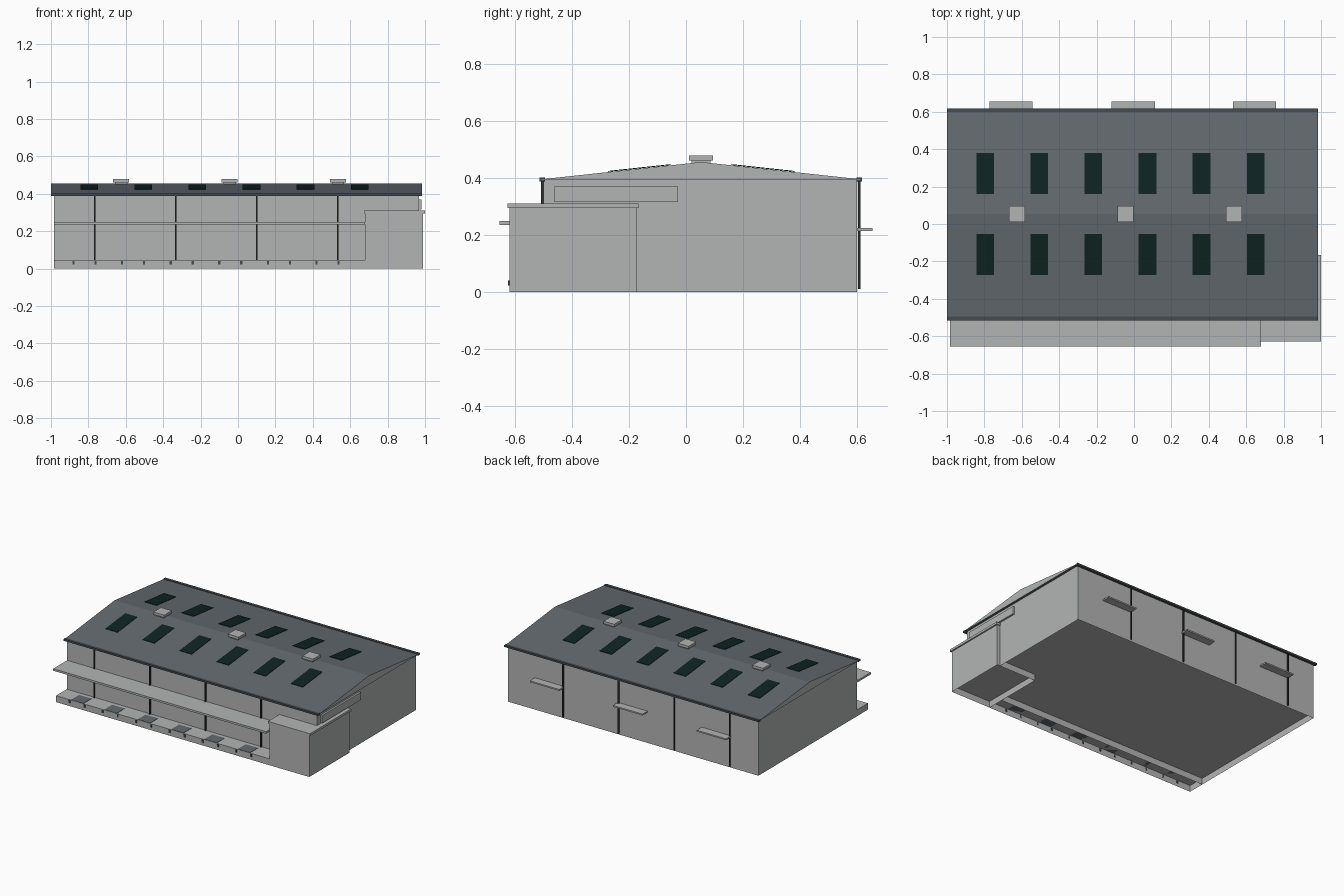
import bpy
import bmesh
from mathutils import Matrix, Vector

old = bpy.data.objects.get("Cube")
if old:
    bpy.data.objects.remove(old, do_unlink=True)


def material(name, r, g, b):
    m = bpy.data.materials.new(name)
    m.use_nodes = True
    m.diffuse_color = (r, g, b, 1)
    m.node_tree.nodes["Principled BSDF"].inputs["Base Color"].default_value = (r, g, b, 1)
    return m


WALL = material("wall grey", 0.45, 0.46, 0.455)
ROOF = material("roof slate", 0.125, 0.145, 0.16)
GLASS = material("skylight glass", 0.004, 0.017, 0.016)
PIPE = material("pipe charcoal", 0.025, 0.028, 0.03)
TRIM = material("gutter slate", 0.06, 0.072, 0.08)


def finish(name, bm, *mats):
    mesh = bpy.data.meshes.new(name)
    bm.to_mesh(mesh)
    bm.free()
    ob = bpy.data.objects.new(name, mesh)
    for m in mats:
        mesh.materials.append(m)
    bpy.context.collection.objects.link(ob)
    return ob


def box(name, x, y, z, mat):
    """Box from (min, max) ranges."""
    bm = bmesh.new()
    size = [r[1] - r[0] for r in (x, y, z)]
    mid = Vector([(r[0] + r[1]) / 2 for r in (x, y, z)])
    bmesh.ops.create_cube(bm, size=1, matrix=Matrix.Translation(mid) @ Matrix.Diagonal((*size, 1)))
    return finish(name, bm, mat)


def shell(name, outline, z0, z1, mat, floor=None):
    """Thin walls along an outline, with one flat face at height floor."""
    bm = bmesh.new()
    low = [bm.verts.new((x, y, z0)) for x, y in outline]
    high = [bm.verts.new((x, y, z1)) for x, y in outline]
    n = len(outline)
    for i in range(n):
        j = (i + 1) % n
        bm.faces.new((low[i], low[j], high[j], high[i]))
    if floor is not None:
        bm.faces.new(high if floor == z1 else [bm.verts.new((x, y, floor)) for x, y in outline])
    return finish(name, bm, mat)


def rect(x0, x1, y0, y1):
    return [(x0, y0), (x1, y0), (x1, y1), (x0, y1)]


# Main hall: hollow base and walls
LEFT, RIGHT, FRONT, BACK = -0.985, 0.967, -0.5, 0.6
ENTRY_X, ENTRY_Y, BASE, EAVE, RIDGE = 0.678, -0.172, 0.045, 0.395, 0.456
MID = 0.053
shell("hall_base", [(LEFT, FRONT), (ENTRY_X, FRONT), (ENTRY_X, ENTRY_Y), (RIGHT, ENTRY_Y),
                    (RIGHT, BACK), (LEFT, BACK)], 0, BASE, WALL, BASE)
shell("hall_walls", rect(LEFT, RIGHT, FRONT, BACK), BASE, EAVE, WALL)

# Gabled roof: slate slopes, wall coloured gable ends
ROOF_X = (-1.0, 0.985)
ROOF_Y = (-0.512, 0.618)
bm = bmesh.new()
ends = []
for x in ROOF_X:
    ends.append([bm.verts.new((x, y, z)) for y, z in
                 ((ROOF_Y[0], EAVE), (ROOF_Y[1], EAVE), (MID, RIDGE))])
for tri in ends:
    bm.faces.new(tri)
for i in range(3):
    j = (i + 1) % 3
    bm.faces.new((ends[0][i], ends[0][j], ends[1][j], ends[1][i]))
bmesh.ops.recalc_face_normals(bm, faces=bm.faces)
for f in bm.faces:
    f.material_index = 1 if abs(f.normal.x) > 0.9 else 0
finish("roof", bm, ROOF, WALL)

# Gutters and downpipes on both long sides
for side, edge, pipe in (("front", -0.505, -0.505), ("back", 0.608, 0.608)):
    box(side + "_gutter", ROOF_X, (edge - 0.01, edge + 0.01), (0.388, 0.401), TRIM)
    for i in range(4):
        x = -0.767 + 0.4335 * i
        box(side + "_downpipe", (x - 0.004, x + 0.004), (pipe - 0.004, pipe + 0.004),
            (0.01 if side == "back" else BASE, 0.39), PIPE)

# Skylights lying on the slopes
slope = (RIDGE - EAVE) / (MID - ROOF_Y[0])
for s in (-1, 1):
    for i in range(6):
        x = -0.795 + 0.289 * i
        bm = bmesh.new()
        pts = []
        for dx, d in ((-1, 0.107), (1, 0.107), (1, 0.327), (-1, 0.327)):
            pts.append(bm.verts.new((x + dx * 0.047, MID + s * d, RIDGE - slope * d + 0.001)))
        face = bm.faces.new(pts if s > 0 else pts[::-1])
        up = bmesh.ops.extrude_face_region(bm, geom=[face])["geom"]
        bmesh.ops.translate(bm, vec=(0, 0, 0.003),
                            verts=[v for v in up if isinstance(v, bmesh.types.BMVert)])
        bmesh.ops.recalc_face_normals(bm, faces=bm.faces)
        finish("skylight", bm, GLASS)

# Ridge vents: narrow neck under a wider cap
for i in range(3):
    x = -0.625 + 0.58 * i
    for part, r, z in (("neck", 0.033, (0.44, 0.461)), ("cap", 0.042, (0.461, 0.479))):
        box("vent_" + part, (x - r, x + r), (MID - r, MID + r), z, WALL)

# Loading dock with levellers and bumpers, and the long canopy
shell("dock", rect(LEFT, ENTRY_X, -0.62, FRONT), 0, BASE, WALL, BASE)
for i in range(6):
    x = -0.821 + 0.26 * i
    box("dock_leveller", (x - 0.048, x + 0.048), (-0.618, -0.53), (BASE, 0.047), ROOF)
    for s in (-1, 1):
        b = x + s * 0.059
        box("dock_bumper", (b - 0.006, b + 0.006), (-0.625, -0.618), (0.022, 0.041), TRIM)
box("dock_canopy", (-0.983, ENTRY_X), (-0.655, FRONT), (0.235, 0.249), WALL)

# Entry block with cap
shell("entry_block", rect(ENTRY_X, 0.99, -0.62, ENTRY_Y), 0, 0.297, WALL, BASE)
box("entry_cap", (0.673, 1.0), (-0.627, -0.166), (0.294, 0.31), WALL)

# Panel on the gable wall
box("side_panel", (RIGHT - 0.005, 0.98), (-0.462, -0.028), (0.316, 0.37), WALL)

# Back door canopies
for x in (-0.657, -0.004, 0.645):
    box("back_canopy", (x - 0.115, x + 0.115), (BACK, 0.655), (0.214, 0.224), WALL)
